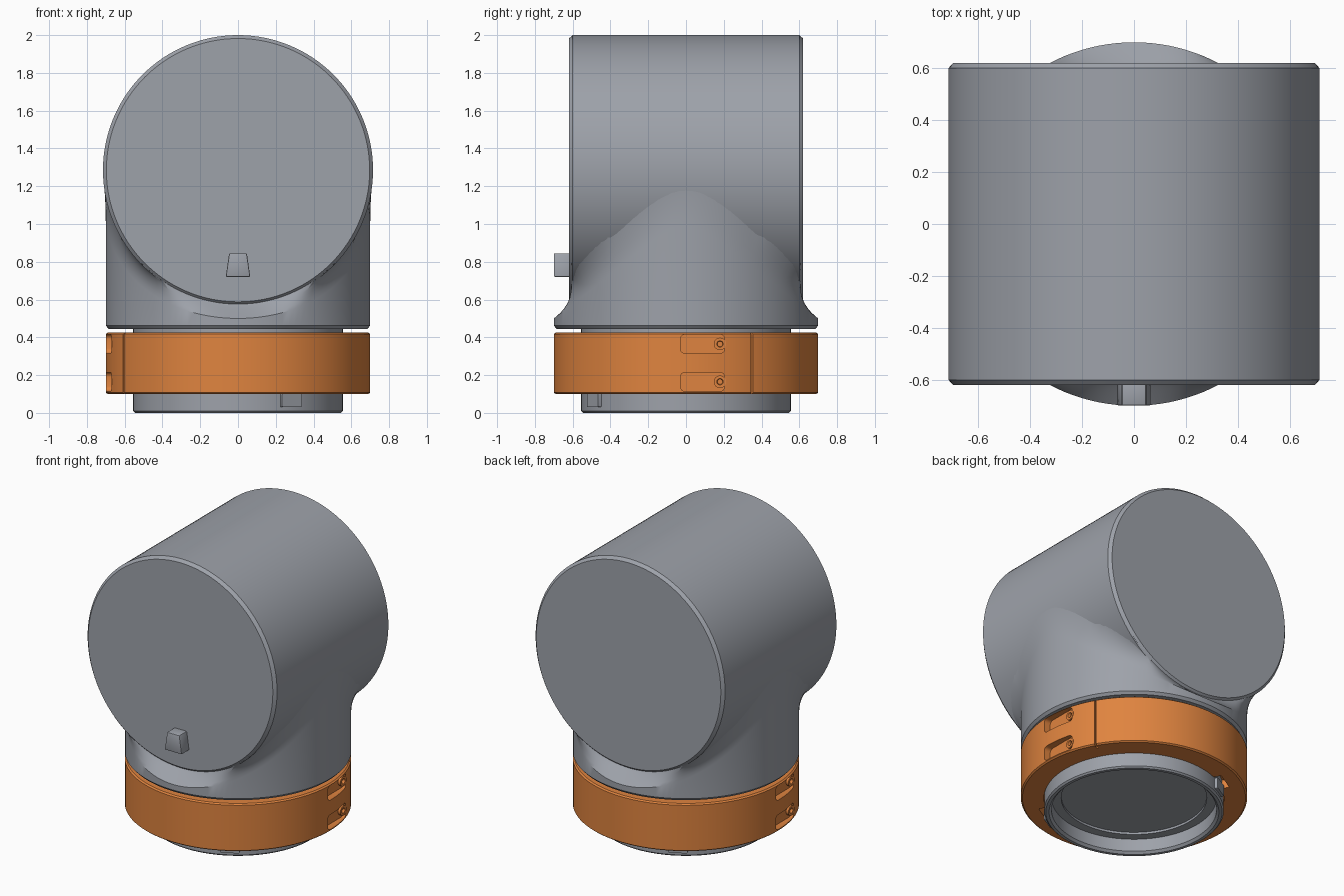
import bpy, bmesh
from math import sin, cos, pi, sqrt, radians
from mathutils import Matrix, Vector

cube = bpy.data.objects.get("Cube")
if cube:
    bpy.data.objects.remove(cube)


def material(name, rgb):
    m = bpy.data.materials.new(name)
    m.use_nodes = True
    m.diffuse_color = (*rgb, 1)
    m.node_tree.nodes["Principled BSDF"].inputs["Base Color"].default_value = (*rgb, 1)
    return m


GREY = material("steel grey", (0.34, 0.36, 0.40))
ORANGE = material("clamp orange", (0.74, 0.23, 0.05))
SEG = 128
DRUM_Z, DRUM_R, DRUM_Y, COL_R = 1.285, 0.715, 0.62, 0.70


def finish(name, bm, mat, smooth=True):
    bmesh.ops.recalc_face_normals(bm, faces=bm.faces)
    me = bpy.data.meshes.new(name)
    bm.to_mesh(me)
    bm.free()
    ob = bpy.data.objects.new(name, me)
    bpy.context.collection.objects.link(ob)
    me.materials.append(mat)
    if smooth:
        shade(ob)
    return ob


def shade(ob):
    bpy.ops.object.select_all(action='DESELECT')
    ob.select_set(True)
    bpy.context.view_layer.objects.active = ob
    bpy.ops.object.shade_smooth_by_angle(angle=radians(25))


def loft(bm, rings, close=False):
    """Skin a list of point rings; close joins last to first, else both ends are capped."""
    vr = [[bm.verts.new(p) for p in r] for r in rings]
    n = len(vr[0])
    pairs = list(zip(vr, vr[1:])) + ([(vr[-1], vr[0])] if close else [])
    for a, b in pairs:
        for i in range(n):
            j = (i + 1) % n
            bm.faces.new((a[i], a[j], b[j], b[i]))
    if not close:
        bm.faces.new(vr[0])
        bm.faces.new(vr[-1])


def circle(r, z):
    return [(r * cos(2 * pi * i / SEG), r * sin(2 * pi * i / SEG), z) for i in range(SEG)]


def revolve(name, profile, mat, close=False, smooth=True):
    bm = bmesh.new()
    loft(bm, [circle(r, z) for r, z in profile], close)
    return finish(name, bm, mat, smooth)


def box(bm, lo, hi, turn=0.0, bevel=0.0):
    """Axis-aligned box, optionally bevelled, then turned about z."""
    lo, hi = Vector(lo), Vector(hi)
    part = bmesh.new()
    bmesh.ops.create_cube(part, size=1)
    for v in part.verts:
        v.co = (lo + hi) / 2 + v.co * (hi - lo)
    if bevel:
        edges = [e for e in part.edges
                 if abs(e.verts[0].co.x - e.verts[1].co.x) > 1e-4]
        bmesh.ops.bevel(part, geom=edges, offset=bevel, segments=4,
                        profile=0.5, affect='EDGES')
    part.transform(Matrix.Rotation(turn, 4, 'Z'))
    tmp = bpy.data.meshes.new("tmp")
    part.to_mesh(tmp)
    part.free()
    bm.from_mesh(tmp)
    bpy.data.meshes.remove(tmp)


# Horizontal drum with chamfered rims
drum = revolve("drum", [(DRUM_R - 0.018, -DRUM_Y), (DRUM_R, 0.02 - DRUM_Y),
                        (DRUM_R, DRUM_Y - 0.02), (DRUM_R - 0.018, DRUM_Y)], GREY)
drum.data.transform(Matrix.Translation((0, 0, DRUM_Z)) @ Matrix.Rotation(pi / 2, 4, 'X'))
drum.data.update()


# Vertical column, blended into the underside of the drum by a fillet
def on_drum(r, t):
    x = max(-0.713, min(0.713, r * cos(t)))
    y = max(-0.606, min(0.606, r * sin(t)))
    return Vector((x, y, DRUM_Z - sqrt(DRUM_R ** 2 - x * x)))


def fillet_point(t, s):
    d = 0.07 + 0.08 * cos(t) ** 2
    corner = on_drum(COL_R, t)
    low = Vector((COL_R * cos(t), COL_R * sin(t), corner.z - d))
    high = on_drum(COL_R + d, t) + Vector((0, 0, 0.006))
    return low * (1 - s) ** 2 + corner * 2 * s * (1 - s) + high * s * s


bm = bmesh.new()
rings = [circle(0.685, 0.445), circle(COL_R, 0.462)]
rings += [[fillet_point(2 * pi * i / SEG, k / 8) for i in range(SEG)] for k in range(9)]
loft(bm, rings)
finish("column", bm, GREY)

# Neck passing through the clamp, with a recessed underside
revolve("neck", [(0.45, 0.115), (0.45, 0.10), (0.51, 0.10), (0.51, 0.015), (0.525, 0),
                 (0.545, 0), (0.555, 0.01), (0.555, 0.46)], GREY)

# Bayonet lugs on the neck
bm = bmesh.new()
for turn in (-pi / 3, 2 * pi / 3):
    box(bm, (0.53, -0.06, 0.03), (0.572, 0.06, 0.105), turn, 0.008)
finish("neck_lugs", bm, GREY)

# Two-piece clamp collar
collar = revolve("clamp_collar", [(0.557, 0.10), (0.69, 0.10), (COL_R, 0.108),
                                  (COL_R, 0.417), (0.69, 0.425), (0.557, 0.425)],
                 ORANGE, close=True, smooth=False)

# Cutter: screw pockets, split lines and lug clearance, repeated on both halves
SCREW_Z = (0.165, 0.365)
bm = bmesh.new()
for turn in (0, pi):
    for z in SCREW_Z:
        box(bm, (0.652, -0.03, z - 0.05), (0.8, 0.205, z + 0.05), turn, 0.025)
    box(bm, (0.66, -0.006, 0.05), (0.8, 0.006, 0.5), turn + radians(30))
    box(bm, (0.5, -0.075, 0.05), (0.6, 0.075, 0.16), turn - pi / 3)
cutter = finish("collar_cutter", bm, ORANGE, smooth=False)
cutter.hide_render = True
cutter.hide_set(True)
mod = collar.modifiers.new("pockets", 'BOOLEAN')
mod.object = cutter
mod.operation = 'DIFFERENCE'
mod.solver = 'EXACT'
bpy.context.view_layer.objects.active = collar
bpy.ops.object.modifier_apply(modifier=mod.name)
bpy.data.objects.remove(cutter)
shade(collar)

# Screw heads with a socket, seated in the pockets
for side, turn in (("left", 0), ("right", pi)):
    for level, z in zip(("lower", "upper"), SCREW_Z):
        bm = bmesh.new()
        profile = [(0.014, 0), (0.033, 0), (0.033, 0.03), (0.017, 0.03), (0.014, 0.012)]
        loft(bm, [[(r * cos(a), r * sin(a), h) for a in (2 * pi * i / 24 for i in range(24))]
                  for r, h in profile])
        bm.transform(Matrix.Rotation(turn, 4, 'Z') @ Matrix.Translation((0.64, 0.18, z))
                     @ Matrix.Rotation(pi / 2, 4, 'Y'))
        finish(f"{side}_{level}_screw", bm, ORANGE)

# Tapered key on the front face
bm = bmesh.new()
box(bm, (-0.065, -0.70, 0.72), (0.065, -0.60, 0.845))
for v in bm.verts:
    if v.co.z > 0.8:
        v.co.x *= 0.72
bmesh.ops.bevel(bm, geom=bm.edges[:], offset=0.007, segments=2, profile=0.5, affect='EDGES')
finish("front_key", bm, GREY)
